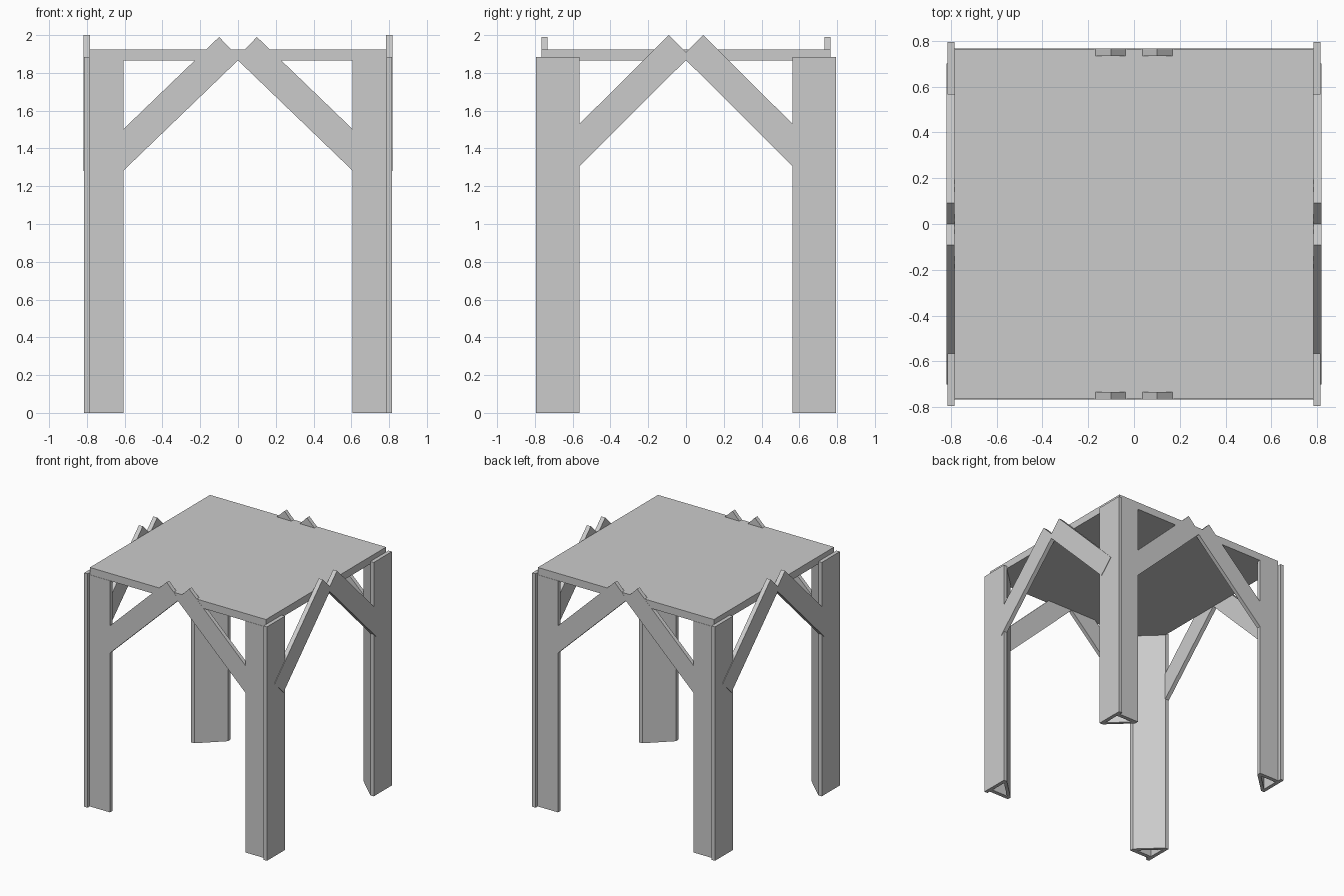
import bpy, bmesh
from mathutils import Vector

if "Cube" in bpy.data.objects:
    bpy.data.objects.remove(bpy.data.objects["Cube"])


def prism(name, outline, axis, lo, hi, sx=1, sy=1):
    """Extrude a 2D outline along an axis; sx / sy mirror the part."""
    def place(p, d):
        a, b = p
        v = {'X': (d, a, b), 'Y': (a, d, b), 'Z': (a, b, d)}[axis]
        return Vector((v[0] * sx, v[1] * sy, v[2]))
    bm = bmesh.new()
    low = [bm.verts.new(place(p, lo)) for p in outline]
    high = [bm.verts.new(place(p, hi)) for p in outline]
    bm.faces.new(low)
    bm.faces.new(high)
    n = len(outline)
    for i in range(n):
        j = (i + 1) % n
        bm.faces.new((low[i], low[j], high[j], high[i]))
    bmesh.ops.recalc_face_normals(bm, faces=bm.faces)
    mesh = bpy.data.meshes.new(name)
    bm.to_mesh(mesh)
    bm.free()
    ob = bpy.data.objects.new(name, mesh)
    bpy.context.collection.objects.link(ob)
    return ob


def rect(x0, x1, y0, y1):
    return [(x0, y0), (x1, y0), (x1, y1), (x0, y1)]


# Table top
prism("table_top", rect(-0.785, 0.785, -0.765, 0.765), 'Z', 1.865, 1.925)

# Square-ended diagonal planks, crossing slightly at the middle
SIDE_BRACE = [(0.59, 1.28), (0.702, 1.392), (0.092, 2.0), (-0.02, 1.888)]
FRONT_BRACE = [(0.608, 1.281), (0.718, 1.395), (0.1, 1.99), (-0.01, 1.876)]
# Inner plank that closes each leg into a hollow triangle
INNER = [(0.785, 0.565), (0.605, 0.735), (0.641, 0.735), (0.785, 0.599)]

for sx, xn in ((-1, "left"), (1, "right")):
    for sy, yn in ((-1, "front"), (1, "back")):
        tag = f"{yn}_{xn}"
        # Leg planks
        prism(f"leg_side_plank_{tag}", rect(0.785, 0.815, 0.565, 0.795),
              'Z', 0, 1.885, sx, sy)
        prism(f"leg_face_plank_{tag}", rect(0.605, 0.785, 0.735, 0.767),
              'Z', 0, 1.866, sx, sy)
        prism(f"leg_inner_plank_{tag}", INNER, 'Z', 0, 1.865, sx, sy)
        # Braces
        prism(f"side_brace_{tag}", SIDE_BRACE, 'X', 0.784, 0.819, sx, sy)
        prism(f"face_brace_{tag}", FRONT_BRACE, 'Y', 0.734, 0.766, sx, sy)
